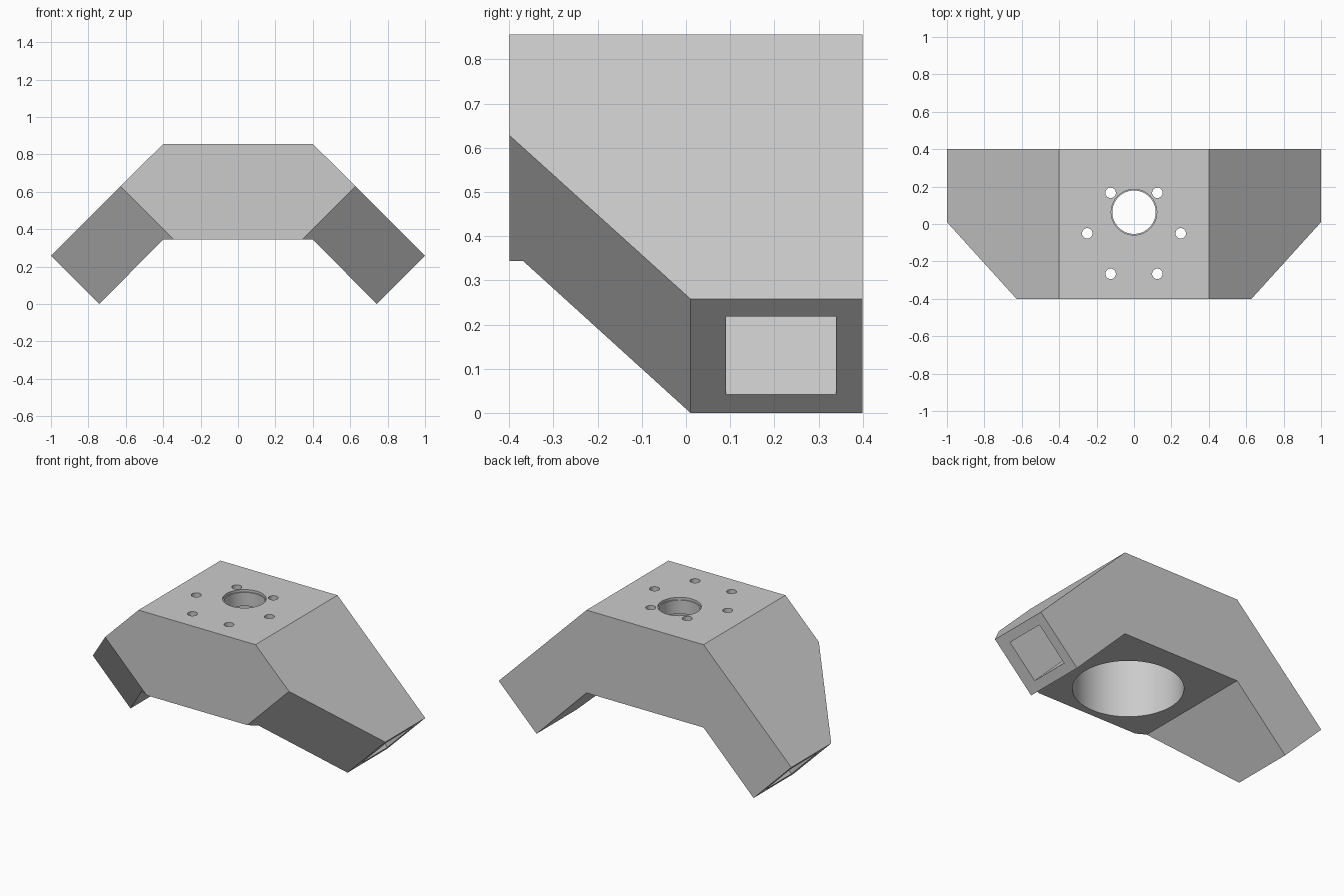
import bpy, bmesh
from math import radians, sin, cos, sqrt
from mathutils import Vector

cube = bpy.data.objects.get("Cube")
if cube:
    bpy.data.objects.remove(cube, do_unlink=True)

# Single plain grey
grey = bpy.data.materials.new("light grey")
grey.use_nodes = True
colour = (0.6, 0.6, 0.6, 1)
grey.diffuse_color = colour
grey.node_tree.nodes["Principled BSDF"].inputs["Base Color"].default_value = colour


def prism(name, outline, sweep):
    """Extrude a closed outline of 3D points along the sweep vector."""
    bm = bmesh.new()
    face = bm.faces.new([bm.verts.new(p) for p in outline])
    new = bmesh.ops.extrude_face_region(bm, geom=[face])["geom"]
    bmesh.ops.translate(bm, vec=sweep,
                        verts=[v for v in new if isinstance(v, bmesh.types.BMVert)])
    bmesh.ops.recalc_face_normals(bm, faces=bm.faces)
    mesh = bpy.data.meshes.new(name)
    bm.to_mesh(mesh)
    bm.free()
    mesh.materials.append(grey)
    obj = bpy.data.objects.new(name, mesh)
    bpy.context.collection.objects.link(obj)
    return obj


def rod(name, x, y, radius, z0, z1, sides):
    ring = [(x + radius * cos(radians(360 * i / sides)),
             y + radius * sin(radians(360 * i / sides)), z0) for i in range(sides)]
    return prism(name, ring, (0, 0, z1 - z0))


# Bridge with two legs sloping down at 45 degrees
DEPTH, TOP, UNDER, TIP = 0.4, 0.856, 0.344, 0.258
half = [(0.4, TOP), (1, TIP), (1 - TIP, 0), (0.4, UNDER)]
profile = half + [(-x, z) for x, z in reversed(half)]
bracket = prism("motor_bracket", [(x, -DEPTH, z) for x, z in profile], (0, 2 * DEPTH, 0))

cutters = []
for side, label in ((1, "left"), (-1, "right")):
    along = Vector((side, 0, -1)) / sqrt(2)      # down the leg
    across = Vector((side, 0, 1)) / sqrt(2)      # through the leg, outwards

    # Slanted front corner of the leg
    corner = [along * u + across * 0.3 + Vector((0, y, 0))
              for u, y in ((-0.1, -0.478), (0.7, 0.147), (0.7, -0.478))]
    cutters.append(prism(label + "_corner_cutter", corner, across * 0.8))

    # Rectangular socket in the end of the leg
    socket = [Vector((side * (1 - TIP + z), y, z)) + along * 0.05
              for y, z in ((0.09, 0.042), (0.34, 0.042), (0.34, 0.218), (0.09, 0.218))]
    cutters.append(prism(label + "_socket_cutter", socket, along * -0.5))

# Motor bore from below, offset shaft hole with shallow recess, ring of bolt holes
AXIS_Y, SHAFT_Y = -0.05, 0.063
cutters.append(rod("bore_cutter", 0, AXIS_Y, 0.305, 0.2, 0.757, 96))
cutters.append(rod("shaft_cutter", 0, SHAFT_Y, 0.116, 0.7, 1, 64))
cutters.append(rod("recess_cutter", 0, SHAFT_Y, 0.122, TOP - 0.015, 1, 64))
for i in range(6):
    a = radians(60 * i)
    cutters.append(rod("bolt_cutter", 0.25 * cos(a), AXIS_Y + 0.25 * sin(a), 0.028, 0.7, 1, 32))

# Apply every cut, then drop the cutters
bpy.context.view_layer.objects.active = bracket
for cutter in cutters:
    cutter.hide_render = True
    cut = bracket.modifiers.new("cut", "BOOLEAN")
    cut.operation, cut.solver, cut.object = "DIFFERENCE", "EXACT", cutter
    bpy.ops.object.modifier_apply(modifier=cut.name)
    bpy.data.objects.remove(cutter, do_unlink=True)

bpy.ops.object.select_all(action="DESELECT")
bracket.select_set(True)
bpy.ops.object.shade_smooth_by_angle(angle=radians(30))
